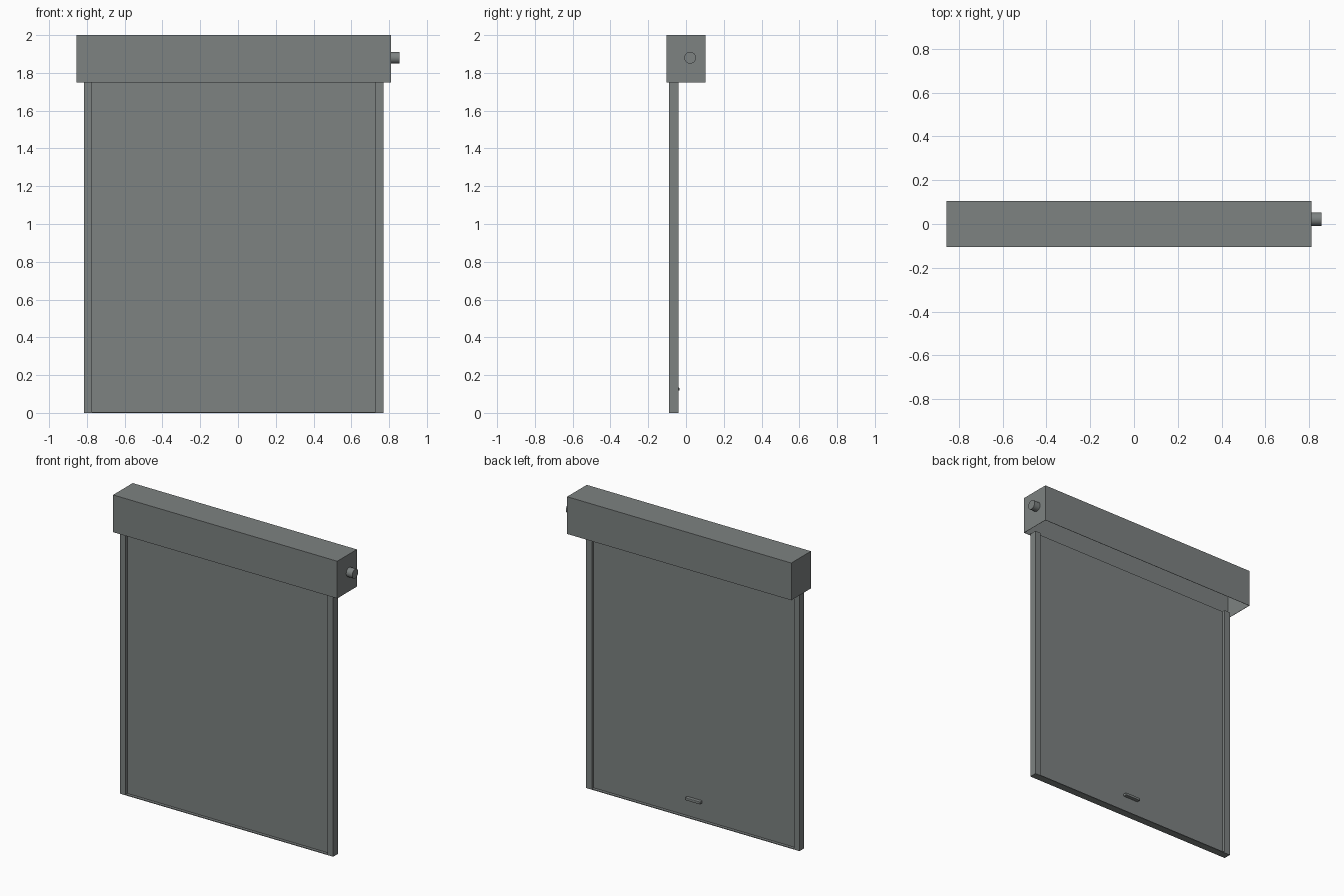
import bpy
import bmesh
import math

if "Cube" in bpy.data.objects:
    bpy.data.objects.remove(bpy.data.objects["Cube"])

steel = bpy.data.materials.new("grey_steel")
steel.diffuse_color = (0.205, 0.223, 0.220, 1)
steel.use_nodes = True
steel.node_tree.nodes["Principled BSDF"].inputs["Base Color"].default_value = steel.diffuse_color


def box(name, x, y, z, open_bottom=False):
    """Box between (min, max) pairs, optionally without its underside."""
    bm = bmesh.new()
    bmesh.ops.create_cube(bm, size=1)
    for v in bm.verts:
        v.co = [lo + (c + 0.5) * (hi - lo) for c, (lo, hi) in zip(v.co, (x, y, z))]
    if open_bottom:
        bm.normal_update()
        under = [f for f in bm.faces if f.normal.z < -0.5]
        bmesh.ops.delete(bm, geom=under, context='FACES_ONLY')
    mesh = bpy.data.meshes.new(name)
    bm.to_mesh(mesh)
    bm.free()
    obj = bpy.data.objects.new(name, mesh)
    bpy.context.collection.objects.link(obj)
    mesh.materials.append(steel)
    return obj


MID = -0.0225          # centre line of the door
Y_FRONT, Y_BACK = -0.09, -0.04
HOOD_Z = 1.75

# Sheet metal hood, open underneath
hood = box("hood", (MID - 0.8325, MID + 0.8325), (-0.104, 0.104), (HOOD_Z, 2), True)
sheet = hood.modifiers.new("sheet", 'SOLIDIFY')
sheet.thickness = 0.003
sheet.offset = -1

# Side guides
for side, label in ((-1, "left"), (1, "right")):
    xs = sorted((MID + side * 0.75, MID + side * 0.7925))
    box(label + "_guide", xs, (Y_FRONT, Y_BACK), (0, HOOD_Z))

# Curtain and the sill plate it closes on
box("curtain", (MID - 0.755, MID + 0.755), (-0.07, -0.06), (0.004, HOOD_Z))
box("sill", (MID - 0.75, MID + 0.75), (Y_FRONT, Y_BACK), (0, 0.005))

# Lift handle on the inside
handle = box("handle", (MID - 0.057, MID + 0.057), (-0.062, -0.035), (0.117, 0.135))
bevel = handle.modifiers.new("rounding", 'BEVEL')
bevel.width = 0.004
bevel.segments = 2

# Roller shaft, running through the hood and out on the right
x0, x1 = MID - 0.829, 0.855
bpy.ops.mesh.primitive_cylinder_add(vertices=32, radius=0.031, depth=x1 - x0,
                                    location=((x0 + x1) / 2, 0.022, 1.88),
                                    rotation=(0, math.pi / 2, 0))
shaft = bpy.context.object
shaft.name = "roller_shaft"
shaft.data.materials.append(steel)
bpy.ops.object.shade_smooth_by_angle()
